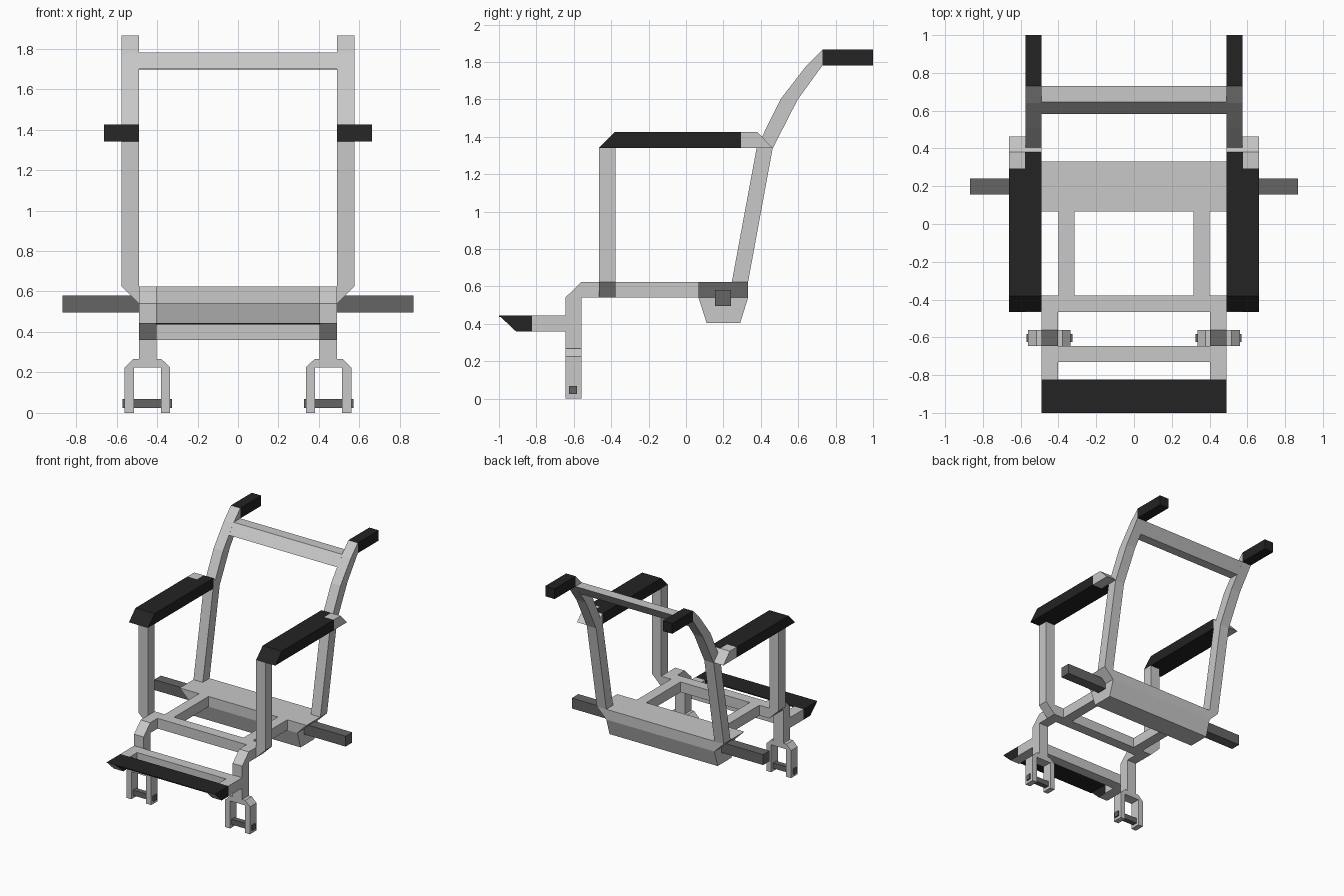
import bpy, bmesh

if "Cube" in bpy.data.objects:
    bpy.data.objects.remove(bpy.data.objects["Cube"])


def material(name, rgb):
    m = bpy.data.materials.new(name)
    m.diffuse_color = (*rgb, 1)
    m.use_nodes = True
    m.node_tree.nodes["Principled BSDF"].inputs["Base Color"].default_value = m.diffuse_color
    return m


GREY = material("light grey frame", (0.58, 0.58, 0.58))
DARK = material("dark grey axle", (0.13, 0.13, 0.13))
BLACK = material("black padding", (0.017, 0.017, 0.017))


def prism(name, axis, profile, a, b, mat, under=None):
    """Extrude a profile along x (points are y, z) or along y (points are x, z)."""
    bm = bmesh.new()
    place = (lambda p, t: (t, p[0], p[1])) if axis == "x" else (lambda p, t: (p[0], t, p[1]))
    lo = [bm.verts.new(place(p, a)) for p in profile]
    hi = [bm.verts.new(place(p, b)) for p in profile]
    n = len(profile)
    bm.faces.new(lo)
    bm.faces.new(hi)
    for i in range(n):
        j = (i + 1) % n
        bm.faces.new((lo[i], lo[j], hi[j], hi[i]))
    bmesh.ops.recalc_face_normals(bm, faces=bm.faces)
    me = bpy.data.meshes.new(name)
    me.materials.append(mat)
    if under:  # second colour on faces that look downwards
        me.materials.append(under)
        for f in bm.faces:
            f.normal_update()
            f.material_index = 1 if f.normal.z < -0.3 else 0
    bm.to_mesh(me)
    bm.free()
    ob = bpy.data.objects.new(name, me)
    bpy.context.collection.objects.link(ob)
    return ob


def box(name, x0, x1, y0, y1, z0, z1, mat):
    return prism(name, "x", [(y0, z0), (y1, z0), (y1, z1), (y0, z1)], x0, x1, mat)


# rear axle block and axle
box("axle_block_top", -0.49, 0.49, 0.067, 0.332, 0.54, 0.624, GREY)
prism("axle_block_lower", "x", [(0.067, 0.54), (0.332, 0.54), (0.29, 0.405), (0.11, 0.405)],
      -0.49, 0.49, GREY)
box("rear_axle", -0.867, 0.867, 0.155, 0.24, 0.495, 0.58, DARK)

# crossbars of seat, footrest and back
box("seat_crossbar", -0.49, 0.49, -0.465, -0.378, 0.54, 0.624, GREY)
box("footrest_crossbar", -0.405, 0.405, -0.73, -0.645, 0.36, 0.445, GREY)
prism("back_crossbar", "x", [(0.583, 1.70), (0.645, 1.782), (0.73, 1.782), (0.667, 1.696)],
      -0.495, 0.495, GREY)

# thin footplate between the footrest arms
box("footplate", -0.405, 0.405, -1.0, -0.823, 0.437, 0.445, BLACK)

for side, s in (("left", -1), ("right", 1)):
    def sbox(name, x0, x1, *rest):
        return box(f"{side}_{name}", s * x0, s * x1, *rest)

    def sx(name, prof, x0, x1, mat, under=None):
        return prism(f"{side}_{name}", "x", prof, s * x0, s * x1, mat, under)

    def sy(name, prof, y0, y1, mat):
        return prism(f"{side}_{name}", "y", [(s * x, z) for x, z in prof], y0, y1, mat)

    # bent back upright with push handle
    sx("back_upright", [(0.245, 0.624), (0.332, 0.624), (0.463, 1.337), (0.598, 1.60), (0.73, 1.782),
                        (0.73, 1.866), (0.64, 1.775), (0.505, 1.60), (0.378, 1.342)], 0.49, 0.575, GREY)
    sbox("push_handle", 0.49, 0.575, 0.73, 1.0, 1.782, 1.866, BLACK)

    # slanted brackets under the upright and under the armrest post
    wedge = [(0.49, 0.54), (0.575, 0.624), (0.49, 0.624)]
    sy("upright_bracket", wedge, 0.067, 0.332, GREY)
    sy("post_bracket", wedge, -0.465, -0.378, GREY)
    sbox("armrest_post", 0.49, 0.575, -0.465, -0.378, 0.624, 1.342, GREY)

    # armrest pad with grey rear end
    for part, x0, x1, end in (("inner", 0.49, 0.577, 0.38), ("outer", 0.577, 0.663, 0.293)):
        sx(f"armrest_pad_{part}", [(-0.465, 1.341), (end, 1.341), (end, 1.426), (-0.38, 1.426)],
           x0, x1, BLACK)
        sx(f"armrest_end_{part}", [(end, 1.341), (0.463, 1.341), (0.38, 1.426), (end, 1.426)]
           if end < 0.38 else [(end, 1.341), (0.463, 1.341), (end, 1.426)], x0, x1, GREY)

    # seat rail, and front rail bending down into the leg
    sbox("seat_rail", 0.314, 0.40, -0.378, 0.067, 0.54, 0.624, GREY)
    sx("front_leg", [(-0.465, 0.624), (-0.56, 0.624), (-0.645, 0.54), (-0.645, 0.267),
                     (-0.56, 0.267), (-0.56, 0.54), (-0.465, 0.54)], 0.403, 0.49, GREY)

    # caster fork and its small axle
    sy("caster_fork", [(0.336, 0), (0.38, 0), (0.38, 0.225), (0.515, 0.225), (0.515, 0), (0.56, 0),
                       (0.56, 0.225), (0.517, 0.267), (0.379, 0.267), (0.336, 0.225)],
       -0.645, -0.56, GREY)
    sbox("caster_axle", 0.325, 0.57, -0.625, -0.583, 0.024, 0.068, DARK)

    # footrest arm with slanted black tip
    sbox("footrest_arm", 0.403, 0.49, -0.823, -0.645, 0.36, 0.445, GREY)
    sx("footrest_tip", [(-1.0, 0.445), (-0.91, 0.36), (-0.823, 0.36), (-0.823, 0.445)],
       0.403, 0.49, BLACK, GREY)
